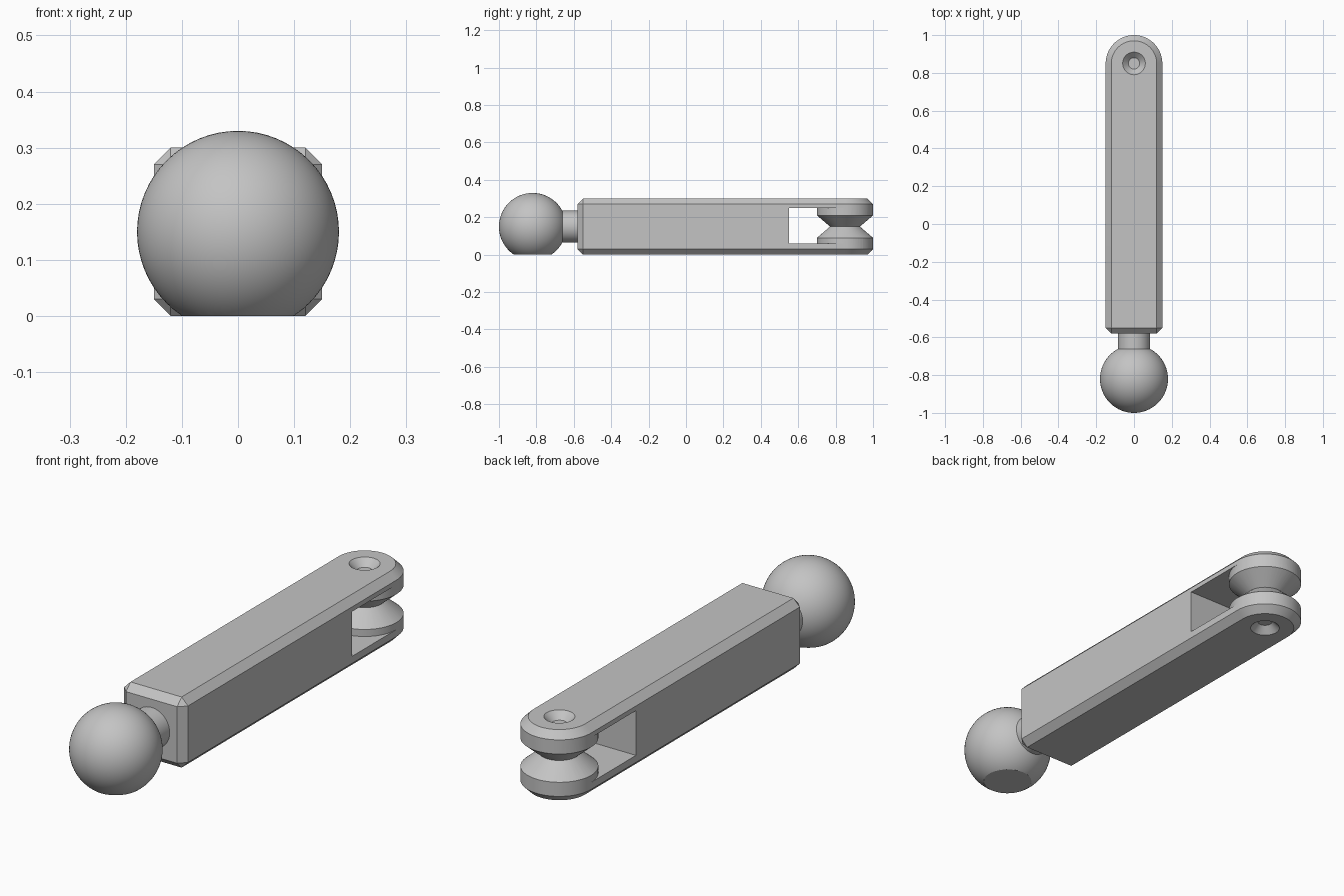
import bpy, bmesh
from math import sin, cos, pi, asin
from mathutils import Vector

SEGMENTS = 64
HALF, CHAMFER, HEIGHT = 0.15, 0.03, 0.30
PIVOT_Y, MID_Z, FRONT = 0.85, 0.15, -0.58

cube = bpy.data.objects.get("Cube")
if cube:
    bpy.data.objects.remove(cube, do_unlink=True)

# One plain grey
grey = bpy.data.materials.new("plain_grey")
grey.use_nodes = True
colour = (0.55, 0.55, 0.55, 1)
grey.diffuse_color = colour
grey.node_tree.nodes["Principled BSDF"].inputs["Base Color"].default_value = colour


def finish(name, bm):
    """Clean the mesh and make it an object."""
    bmesh.ops.remove_doubles(bm, verts=bm.verts, dist=1e-5)
    bmesh.ops.recalc_face_normals(bm, faces=bm.faces)
    mesh = bpy.data.meshes.new(name)
    bm.to_mesh(mesh)
    bm.free()
    mesh.materials.append(grey)
    obj = bpy.data.objects.new(name, mesh)
    bpy.context.collection.objects.link(obj)
    return obj


def loft(name, rings):
    """Skin closed rings of equal length and cap both ends."""
    bm = bmesh.new()
    rows = [[bm.verts.new(p) for p in ring] for ring in rings]
    n = len(rows[0])
    for low, high in zip(rows, rows[1:]):
        for i in range(n):
            j = (i + 1) % n
            bm.faces.new((low[i], low[j], high[j], high[i]))
    bm.faces.new(rows[0][::-1])
    bm.faces.new(rows[-1])
    # Collapse the points that meet at the chamfered corners
    bmesh.ops.dissolve_degenerate(bm, dist=1e-5, edges=bm.edges)
    return finish(name, bm)


def lathe(points, axis, closed=False):
    """Spin a profile about an axis through the first centre given."""
    centre, direction = axis
    bm = bmesh.new()
    verts = [bm.verts.new(p) for p in points]
    edges = [bm.edges.new(pair) for pair in zip(verts, verts[1:])]
    if closed:
        edges.append(bm.edges.new((verts[-1], verts[0])))
    bmesh.ops.spin(bm, geom=verts + edges, cent=centre, axis=direction,
                   angle=2 * pi, steps=SEGMENTS, use_merge=True)
    bmesh.ops.remove_doubles(bm, verts=bm.verts, dist=1e-5)
    return bm


def arc(radius, start, end, steps):
    return [(radius * cos(start + (end - start) * i / steps),
             PIVOT_Y + radius * sin(start + (end - start) * i / steps))
            for i in range(steps + 1)]


def smooth(obj):
    bpy.ops.object.select_all(action="DESELECT")
    obj.select_set(True)
    bpy.context.view_layer.objects.active = obj
    bpy.ops.object.shade_smooth_by_angle(angle=pi / 6)


def cut(obj, cutter):
    cutter.hide_render = True
    bpy.context.view_layer.objects.active = obj
    mod = obj.modifiers.new("cut", "BOOLEAN")
    mod.operation, mod.solver, mod.object = "DIFFERENCE", "EXACT", cutter
    bpy.ops.object.modifier_apply(modifier=mod.name)
    bpy.data.objects.remove(cutter, do_unlink=True)


def outline(inset, z):
    """Bar outline: chamfered front corners and a round back end."""
    w, inner = HALF - inset, HALF - CHAMFER
    flat = [(-w, FRONT + CHAMFER), (-inner, FRONT + inset),
            (inner, FRONT + inset), (w, FRONT + CHAMFER)]
    return [(x, y, z) for x, y in flat + arc(w, 0, pi, SEGMENTS // 2)]


# Chamfered bar
bar = loft("link_bar", [outline(CHAMFER, 0), outline(0, CHAMFER),
                        outline(0, HEIGHT - CHAMFER), outline(CHAMFER, HEIGHT)])

# Slot through the bar, ending at the round pivot
slot = [(-0.2, 0.55), (0.2, 0.55), (0.2, PIVOT_Y)]
slot += arc(HALF, 0, -pi, SEGMENTS // 2) + [(-0.2, PIVOT_Y)]
cut(bar, loft("slot_cutter", [[(x, y, z) for x, y in slot] for z in (0.06, 0.25)]))

# V groove around the pivot
upright = (Vector((0, PIVOT_Y, 0)), Vector((0, 0, 1)))
rise = (0.18 - 0.08) * 0.06 / 0.07
groove = [(0.08, PIVOT_Y, MID_Z), (0.18, PIVOT_Y, MID_Z + rise),
          (0.18, PIVOT_Y, MID_Z - rise)]
cut(bar, finish("groove_cutter", lathe(groove, upright, closed=True)))

# Conical dimple on the top and the bottom
for face, side in ((HEIGHT, 1), (0, -1)):
    dimple = [(r, PIVOT_Y, face + side * d)
              for r, d in ((0, -0.03), (0.03, -0.03), (0.09, 0.03), (0, 0.03))]
    cut(bar, finish("dimple_cutter", lathe(dimple, upright)))
smooth(bar)

# Ball and neck turned as one piece, with a flat under the ball
ball_y, ball_r, neck_r = -0.82, 0.18, 0.085
last = pi - asin(neck_r / ball_r)
profile = [(ball_r * sin(last * i / 40), ball_y - ball_r * cos(last * i / 40), MID_Z)
           for i in range(41)]
profile += [(neck_r, FRONT + 0.01, MID_Z), (0, FRONT + 0.01, MID_Z)]
bm = lathe(profile, (Vector((0, 0, MID_Z)), Vector((0, 1, 0))))
result = bmesh.ops.bisect_plane(bm, geom=bm.verts[:] + bm.edges[:] + bm.faces[:],
                                plane_co=(0, 0, 0), plane_no=(0, 0, -1), clear_outer=True)
rim = [g for g in result["geom_cut"] if isinstance(g, bmesh.types.BMEdge)]
bmesh.ops.holes_fill(bm, edges=rim, sides=0)
smooth(finish("ball_and_neck", bm))
